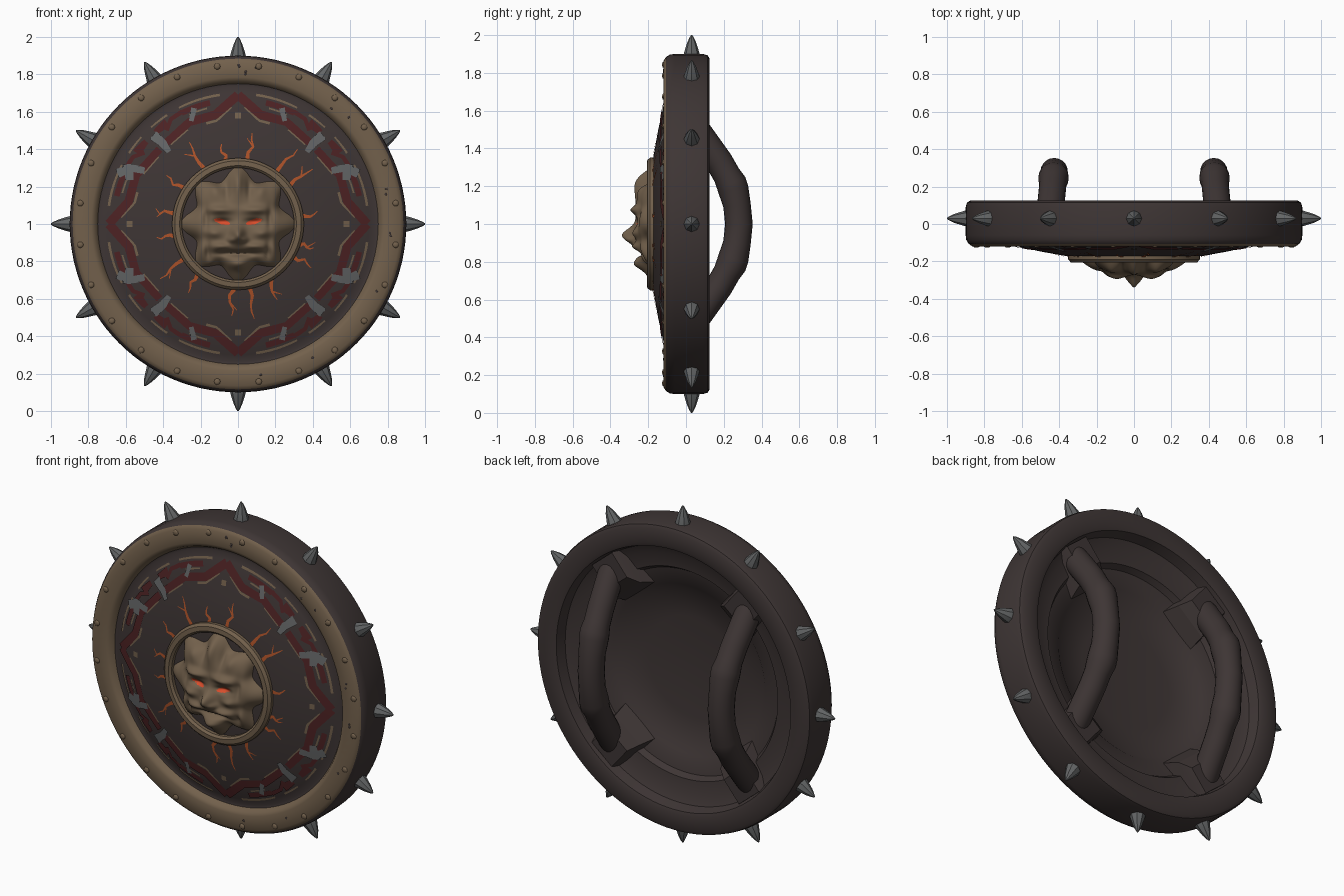
import bpy, bmesh, math, random
from mathutils import Vector

if "Cube" in bpy.data.objects:
    bpy.data.objects.remove(bpy.data.objects["Cube"])

random.seed(4)
CZ = 1.0  # height of the shield centre
COLOURS = {
    "dark_leather": (0.048, 0.036, 0.035),
    "aged_bronze": (0.170, 0.118, 0.072),
    "grey_iron": (0.125, 0.130, 0.132),
    "dark_red": (0.075, 0.016, 0.017),
    "ember_orange": (0.42, 0.085, 0.022),
    "eye_red": (0.70, 0.075, 0.025),
}
MATS = {}
for name, c in COLOURS.items():
    MATS[name] = bpy.data.materials.new(name)
    MATS[name].diffuse_color = (*c, 1)


def polar(r, a, y):
    return Vector((r * math.cos(a), y, CZ + r * math.sin(a)))


def finish(bm, name, mats, angle=40, facing_front=False):
    if facing_front:
        bm.normal_update()
        for f in bm.faces:
            if f.normal.y > 0:
                f.normal_flip()
    else:
        bmesh.ops.recalc_face_normals(bm, faces=bm.faces)
    me = bpy.data.meshes.new(name)
    bm.to_mesh(me)
    bm.free()
    for m in mats:
        me.materials.append(MATS[m])
    me.shade_smooth()
    me.set_sharp_from_angle(angle=math.radians(angle))
    ob = bpy.data.objects.new(name, me)
    bpy.context.collection.objects.link(ob)
    return ob


def bridge(bm, rings, closed=True):
    faces = []
    n = len(rings[0])
    for a, b in zip(rings, rings[1:]):
        for i in range(n if closed else n - 1):
            j = (i + 1) % n
            faces.append(bm.faces.new((a[i], a[j], b[j], b[i])))
    return faces


def lathe(name, profile, mats, rule=None, seg=112, loop=False):
    """Spin (radius, y) points about the shield axis."""
    bm = bmesh.new()
    pts = profile + profile[:1] if loop else profile
    rings = [[bm.verts.new(polar(r, math.tau * i / seg, y)) for i in range(seg)]
             for r, y in pts]
    for f in bridge(bm, rings):
        c = f.calc_center_median()
        if rule:
            f.material_index = rule(math.hypot(c.x, c.z - CZ), c.y)
    bmesh.ops.remove_doubles(bm, verts=bm.verts, dist=0.0002)
    return finish(bm, name, mats)


# Shield body: domed front, thick rim, stepped hollow back
front = [(0, -.178), (.2, -.178), (.36, -.172), (.5, -.147), (.62, -.12),
         (.70, -.097), (.735, -.082), (.75, -.085)]
rim = [(.765, -.112), (.785, -.12), (.865, -.119), (.884, -.106), (.897, -.085),
       (.9, -.06), (.9, .09), (.893, .115), (.875, .125), (.79, .125), (.77, .118)]
back = [(.752, .06), (.70, .035), (.62, .025), (.60, -.008), (.50, -.03),
        (.47, -.055), (.3, -.075), (0, -.085)]
lathe("shield_body", front + rim + back, ["dark_leather", "aged_bronze"],
      lambda r, y: int(.753 < r < .882 and y < -.09))

# Medallion ring round the mask
lathe("medallion_ring", [(.30, -.165), (.30, -.195), (.312, -.207), (.338, -.205),
                         (.352, -.19), (.352, -.165)], ["aged_bronze"], loop=True)


# Beast mask: relief grown from soft bumps, mirrored left and right
BUMPS = [  # x, z, width, height, amount
    (0, -.06, .032, .045, .072), (.035, -.085, .022, .018, .022),
    (.10, .075, .07, .022, .030), (.085, .012, .045, .018, -.026),
    (.13, -.05, .04, .025, .024), (.09, -.12, .06, .02, .026),
    (0, -.158, .10, .014, -.034), (0, -.215, .07, .03, .036),
    (.20, -.12, .022, .06, .028), (0, .24, .024, .08, .034),
    (.12, .20, .03, .055, .026), (.06, .20, .016, .06, -.022),
    (.21, .10, .025, .05, .022), (.14, -.22, .025, .03, .022),
    (.17, .03, .015, .05, -.018), (.16, -.16, .014, .05, -.02)]


def relief(x, z, t):
    h = .09 * (1 - t ** 4)
    for cx, cz, sx, sz, k in BUMPS:
        h += k * math.exp(-((abs(x) - cx) / sx) ** 2 - ((z - cz) / sz) ** 2) * (1 - t ** 8)
    return h


bm = bmesh.new()
SEG, STEPS = 144, 46
rings = []
for s in range(STEPS + 1):
    t = max(s / STEPS, .002)
    ring = []
    for i in range(SEG):
        a = math.tau * i / SEG
        r = t * (.272 + .032 * t * math.cos(8 * (a - math.pi / 2)))
        x, z = r * math.cos(a), r * math.sin(a)
        ring.append(bm.verts.new((x, -.177 - relief(x, z, t), CZ + z)))
    rings.append(ring)
bm.faces.new(rings[0])
for f in bridge(bm, rings):
    c = f.calc_center_median()
    u, w = abs(c.x) - .085, c.z - CZ - .012
    w -= .25 * u  # slanted eyes
    f.material_index = int((u / .042) ** 2 + (w / .015) ** 2 < 1)
finish(bm, "beast_mask", ["aged_bronze", "eye_red"], 60, True)


def dome_y(r):
    for (r0, y0), (r1, y1) in zip(front, front[1:]):
        if r <= r1:
            return y0 + (y1 - y0) * (r - r0) / (r1 - r0)
    return front[-1][1]


def strip(bm, pts, w0, w1, lift):
    """Lay a flat ribbon along (x, z) points on the domed front."""
    pts = [Vector(p) for p in pts]
    path = []
    for a, b in zip(pts, pts[1:]):
        n = max(1, int((b - a).length / .025))
        path += [a.lerp(b, i / n) for i in range(n)]
    path.append(pts[-1])
    rows = []
    for i, p in enumerate(path):
        d = (path[min(i + 1, len(path) - 1)] - path[max(i - 1, 0)]).normalized()
        side = Vector((-d.y, d.x)) * (w0 + (w1 - w0) * i / (len(path) - 1)) / 2
        row = []
        for k in (-1, 0, 1):
            q = p + side * k
            row.append(bm.verts.new((q.x, dome_y(q.length) - lift, CZ + q.y)))
        rows.append(row)
    bridge(bm, rows, closed=False)


def arc(r, a0, a1, n=6):  # angles measured from the top
    angles = [math.radians(a0 + (a1 - a0) * i / n) for i in range(n + 1)]
    return [(r * math.sin(a), r * math.cos(a)) for a in angles]


def ornament(name, mat, paths, lift, swap=True):
    bm = bmesh.new()
    for pts, w0, w1 in paths:
        for sx in (1, -1):
            for sz in (1, -1):
                strip(bm, [(x * sx, z * sz) for x, z in pts], w0, w1, lift)
                if swap:
                    strip(bm, [(z * sx, x * sz) for x, z in pts], w0, w1, lift)
    finish(bm, name, [mat], 40, True)


# Painted star band and its trim
ornament("red_star_band", "dark_red", [
    ([(0, .69), (.12, .585), (.26, .545), (.40, .42)], .05, .04),
    (arc(.665, 13, 27), .03, .03),
    (arc(.66, 35, 42), .05, .03),
    ([(.30, .60), (.36, .56), (.38, .50)], .025, .02)], .006)
ornament("bronze_trim", "aged_bronze", [
    ([(.035, .625), (.115, .552), (.17, .538)], .01, .014),
    ([(.27, .508), (.36, .425)], .016, .01),
    (arc(.697, 8, 27), .014, .01),
    (arc(.64, 15, 24), .009, .009),
    (arc(.695, 33, 42), .012, .008),
    ([(-.015, .58), (.015, .58)], .03, .03)], .0045)
ornament("iron_patches", "grey_iron", [
    ([(.37, .385), (.40, .43), (.455, .475)], .03, .055),
    ([(.50, .285), (.57, .30), (.645, .27)], .035, .05),
    ([(.585, .32), (.58, .235)], .06, .04),
    ([(.235, .62), (.25, .55)], .03, .025)], .008, swap=False)

# Glowing cracks spreading from the medallion
bm = bmesh.new()
for k in range(16):
    a = math.tau * (k + .5) / 16 + random.uniform(-.12, .12)
    end = random.uniform(.42, .52)
    pts = []
    for s in range(5):
        r = .35 + (end - .35) * s / 4
        b = a + random.uniform(-.035, .035)
        pts.append((r * math.cos(b), r * math.sin(b)))
    strip(bm, pts, .022, .004, .004)
    if k % 2:
        x, z = pts[2]
        strip(bm, [(x, z), (x * 1.09 - z * .1, z * 1.09 + x * .1)], .01, .003, .004)
finish(bm, "ember_cracks", ["ember_orange"], 40, True)

# Rim studs and small dark pits
for name, mat, count, r0, size, high in (("rim_studs", "aged_bronze", 24, .85, .018, .007),
                                         ("rim_pits", "dark_leather", 14, .82, .008, .002)):
    bm = bmesh.new()
    for k in range(count):
        a = math.tau * (k + .5) / count
        if mat == "dark_leather":
            a, r = random.uniform(0, math.tau), r0 + random.uniform(-.03, .03)
        else:
            r = r0
        c = polar(r, a, 0)
        rows = [[bm.verts.new(c + Vector((s * size * math.cos(t), y, s * size * math.sin(t))))
                 for t in [math.tau * i / 10 for i in range(10)]]
                for s, y in ((1, -.117), (.8, -.119 - high * .7), (.3, -.119 - high))]
        bridge(bm, rows)
        bm.faces.new(rows[-1])
    finish(bm, name, [mat], 60, True)

# Twelve iron spikes round the edge
bm = bmesh.new()
for k in range(12):
    a = math.tau * k / 12
    tangent = Vector((-math.sin(a), 0, math.cos(a)))
    rows = []
    for r, w in ((.875, .045), (.905, .041), (.925, .035), (.96, .024), (.99, .010), (1.0, .003)):
        rows.append([bm.verts.new(polar(r, a, .03) + tangent * w * math.cos(t)
                                  + Vector((0, w * math.sin(t), 0)))
                     for t in [math.tau * i / 8 for i in range(8)]])
    bridge(bm, rows)
    bm.faces.new(rows[0])
    bm.faces.new(rows[-1])
finish(bm, "edge_spikes", ["grey_iron"], 35)

# Two bowed grips with wedge brackets
half = [(.02, .54), (.075, .47), (.125, .40), (.175, .33), (.215, .26), (.24, .215),
        (.25, .185), (.27, .10)]  # y, distance from the middle
path = half + [(.28, 0)] + [(y, -z) for y, z in reversed(half)]
for sx, label in ((-1, "left"), (1, "right")):
    bm = bmesh.new()
    rows = []
    for i, (y, z) in enumerate(path):
        p, q = path[max(i - 1, 0)], path[min(i + 1, len(path) - 1)]
        d = Vector((0, q[0] - p[0], q[1] - p[1])).normalized()
        n = Vector((0, d.z, -d.y))
        w = .081 if abs(abs(z) - .2) < .03 else .073
        c = Vector((sx * (.455 - .1 * y), y, CZ + z))
        rows.append([bm.verts.new(c + Vector((w * math.cos(t), 0, 0)) + n * w * math.sin(t))
                     for t in [math.tau * j / 20 for j in range(20)]])
    bridge(bm, rows)
    bm.faces.new(rows[0])
    bm.faces.new(rows[-1])
    finish(bm, label + "_grip", ["dark_leather"], 40)

    bm = bmesh.new()
    for sz in (1, -1):
        out = Vector((sx * .64, 0, sz * .77))
        side = Vector((-out.z, 0, out.x))
        rows = []
        for y, w, r0, r1 in ((-.05, .13, .49, .755), (.055, .105, .54, .755), (.10, .085, .60, .755)):
            rows.append([bm.verts.new(Vector((0, y, CZ)) + out * r + side * s)
                         for r, s in ((r0, -w), (r0, w), (r1, w), (r1, -w))])
        bridge(bm, rows)
        bm.faces.new(rows[0])
        bm.faces.new(rows[-1])
    finish(bm, label + "_grip_brackets", ["dark_leather"], 20)

for m in bpy.data.materials:
    if m.users and not m.is_grease_pencil:
        m.use_nodes = True
        m.node_tree.nodes["Principled BSDF"].inputs["Base Color"].default_value = m.diffuse_color
